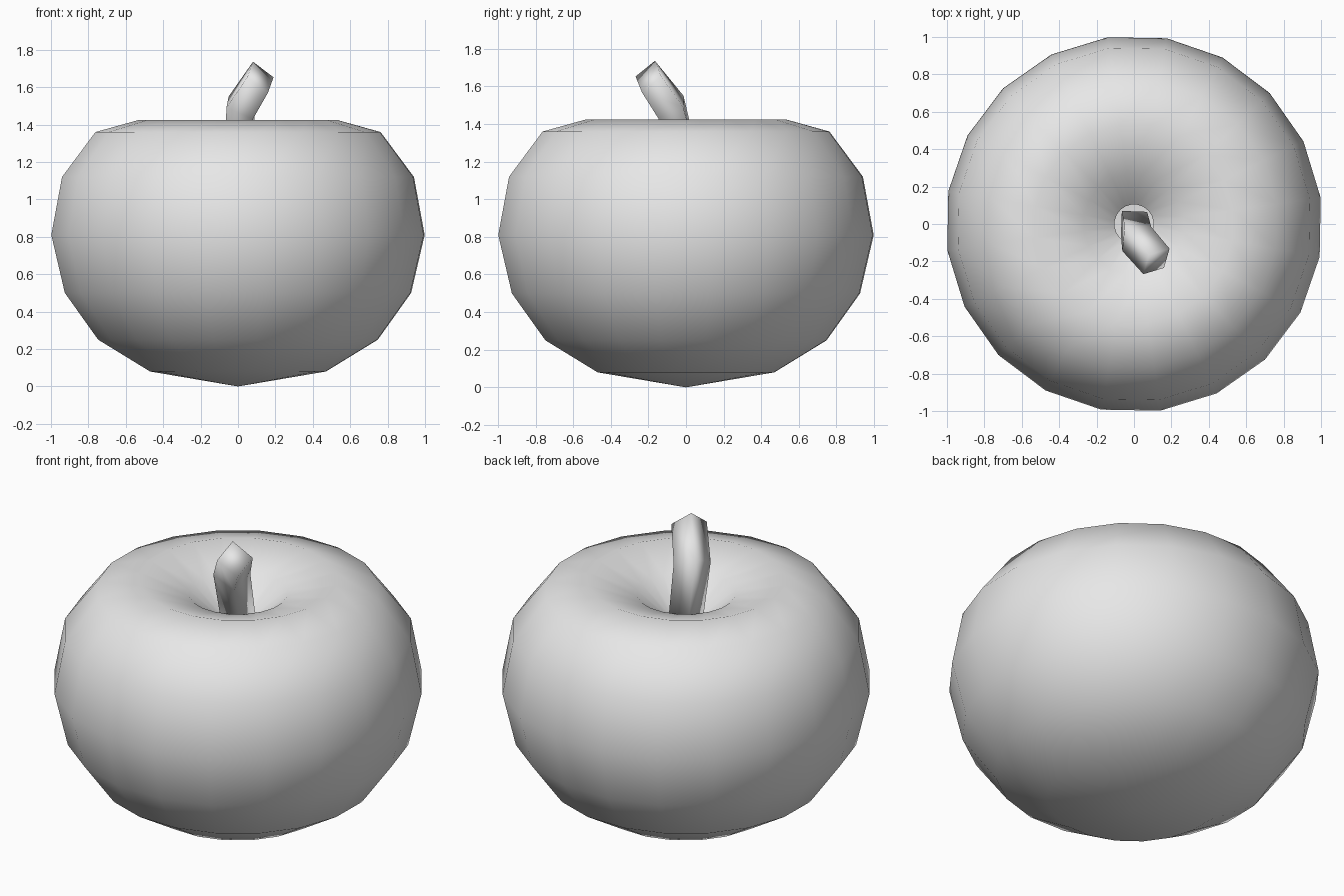
import bpy
import bmesh
import math
from mathutils import Vector

SIDES = 20

default_cube = bpy.data.objects.get("Cube")
if default_cube:
    bpy.data.objects.remove(default_cube, do_unlink=True)


def make_material(name, colour):
    material = bpy.data.materials.new(name)
    material.use_nodes = True
    material.diffuse_color = colour
    shader = next(n for n in material.node_tree.nodes if n.type == 'BSDF_PRINCIPLED')
    shader.inputs["Base Color"].default_value = colour
    return material


def finish(bm, name, material):
    """Turn the bmesh into a smooth shaded object with outward normals."""
    bmesh.ops.recalc_face_normals(bm, faces=bm.faces[:])
    mesh = bpy.data.meshes.new(name)
    bm.to_mesh(mesh)
    bm.free()
    mesh.materials.append(material)
    for polygon in mesh.polygons:
        polygon.use_smooth = True
    obj = bpy.data.objects.new(name, mesh)
    bpy.context.collection.objects.link(obj)
    return obj


def lathe(name, profile, start_angle, material):
    """Spin a profile of (radius, height) points around the z axis."""
    bm = bmesh.new()
    c, s = math.cos(start_angle), math.sin(start_angle)
    verts = [bm.verts.new((r * c, r * s, z)) for r, z in profile]
    edges = [bm.edges.new(pair) for pair in zip(verts, verts[1:])]
    bmesh.ops.spin(bm, geom=verts + edges, cent=(0, 0, 0), axis=(0, 0, 1),
                   angle=math.tau, steps=SIDES)
    bmesh.ops.remove_doubles(bm, verts=bm.verts[:], dist=0.001)
    return finish(bm, name, material)


def loft(name, sections, material):
    """Join four-sided sections, each a centre and two half diagonals."""
    bm = bmesh.new()
    rings = []
    for section in sections:
        centre, p, q = (Vector(v) for v in section)
        rings.append([bm.verts.new(centre + d) for d in (p, q, -p, -q)])
    for low, high in zip(rings, rings[1:]):
        for i in range(4):
            j = (i + 1) % 4
            bm.faces.new((low[i], low[j], high[j], high[i]))
    bm.faces.new(rings[0])
    bm.faces.new(rings[-1])
    return finish(bm, name, material)


grey = make_material("plain grey", (0.8, 0.8, 0.8, 1))

# Round fruit body with a dimple that ends in a small opening
body_profile = [
    (0, 0), (0.475, 0.08), (0.755, 0.25), (0.935, 0.5), (1.008, 0.81),
    (0.95, 1.12), (0.77, 1.36), (0.535, 1.425), (0.27, 1.34), (0.105, 1.2),
]
lathe("fruit_body", body_profile, math.radians(8), grey)

# Bent square stem: base, bend and tip
stem_sections = [
    ((0, 0, 1.2), (-0.065, 0.07, 0), (0.07, 0.065, 0)),
    ((0.015, -0.08, 1.49), (-0.065, 0.067, 0.06), (0.077, 0.065, 0)),
    ((0.12, -0.2, 1.653), (-0.04, 0.035, 0.083), (0.07, 0.068, 0)),
]
loft("stem", stem_sections, grey)
